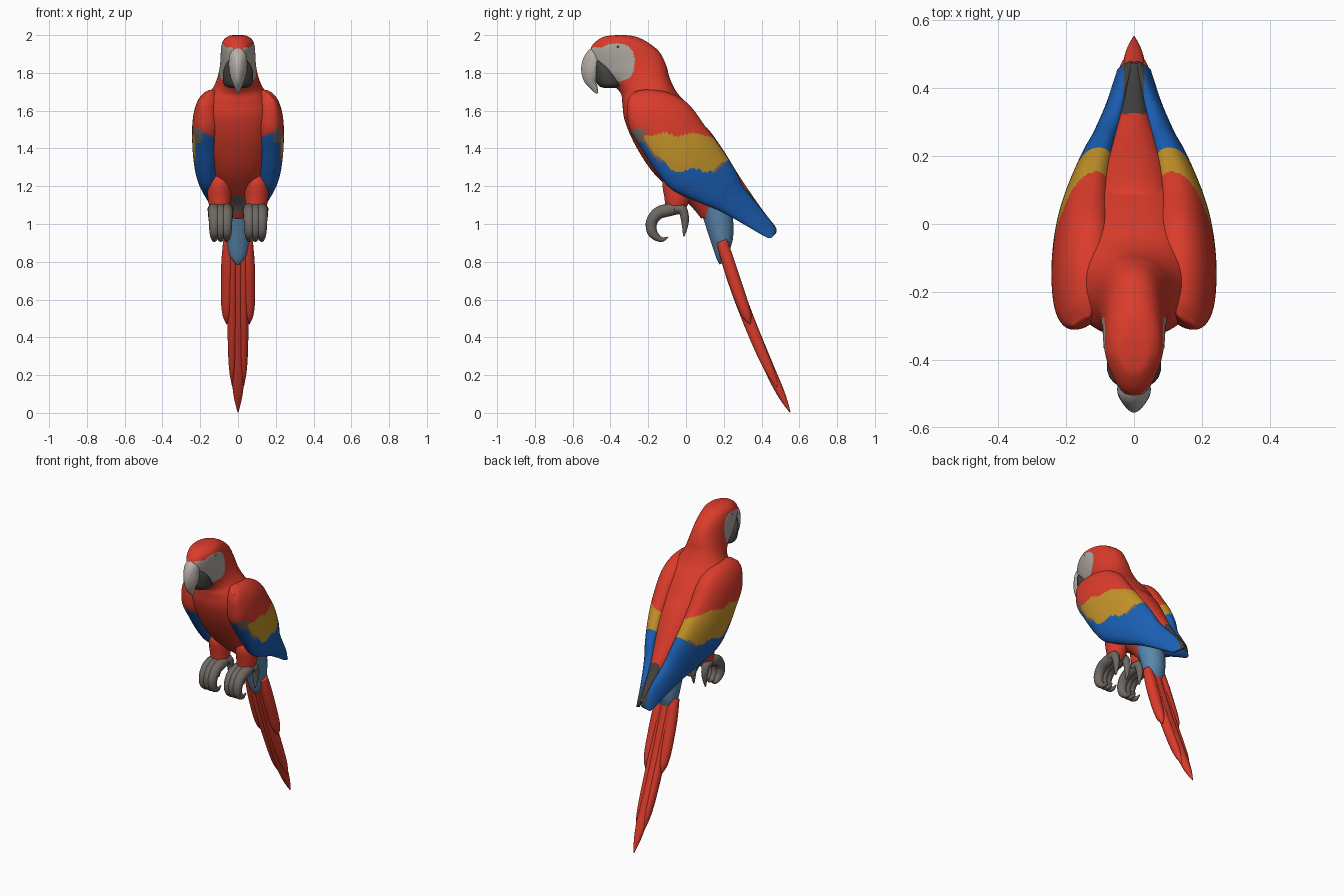
import bpy, bmesh, math
from mathutils import Vector

# Flat colours
COLOURS = {
    "red": (0.71, 0.045, 0.024), "yellow": (0.55, 0.29, 0.022),
    "blue": (0.011, 0.115, 0.46), "light_blue": (0.1, 0.24, 0.41),
    "dark_grey": (0.055, 0.055, 0.052), "face_grey": (0.42, 0.38, 0.35),
    "beak_cream": (0.48, 0.44, 0.40), "foot_grey": (0.16, 0.14, 0.125),
}
MATS = {}
for key, rgb in COLOURS.items():
    MATS[key] = bpy.data.materials.new(key)
    MATS[key].diffuse_color = (*rgb, 1)


def spline(rows, steps):
    """Smooth interpolation through station rows."""
    out = []
    for i in range(len(rows) - 1):
        a, b, c, d = (rows[max(0, min(len(rows) - 1, i + k))] for k in (-1, 0, 1, 2))
        for j in range(steps):
            t = j / steps
            out.append([0.5 * (2 * q + (r - p) * t + (2 * p - 5 * q + 4 * r - s) * t * t
                               + (3 * q - p - 3 * r + s) * t ** 3)
                        for p, q, r, s in zip(a, b, c, d)])
    return out + [list(rows[-1])]


def loft(name, rows, colours, rule=None, n=24, steps=6, side=1, power=1.0, lean=0.0):
    """Skin rings; row = front y, z, back y, z, half width, centre x, front taper."""
    rows = [tuple(r) + (0,) * (7 - len(r)) for r in rows]
    bm = bmesh.new()
    rings = []
    for yf, zf, yb, zb, w, xc, taper in spline(rows, steps):
        ring = []
        for k in range(n):
            a = 2 * math.pi * (k + 0.5) / n
            c = math.copysign(abs(math.cos(a)) ** power, math.cos(a))
            s = math.copysign(abs(math.sin(a)) ** power, math.sin(a))
            half = max(w, 0.001) * (1 - taper * max(0, -s))
            ring.append(bm.verts.new((side * (xc + half * c - lean * s),
                                      (yf + yb) / 2 + s * (yb - yf) / 2,
                                      (zf + zb) / 2 + s * (zb - zf) / 2)))
        rings.append(ring)
    for r0, r1 in zip(rings, rings[1:]):
        for k in range(n):
            bm.faces.new((r0[k], r0[(k + 1) % n], r1[(k + 1) % n], r1[k]))
    bm.faces.new(rings[0])
    bm.faces.new(rings[-1])
    bmesh.ops.recalc_face_normals(bm, faces=bm.faces)
    for f in bm.faces:
        f.smooth = True
        if rule:
            f.material_index = colours.index(rule(f.calc_center_median()))
    me = bpy.data.meshes.new(name)
    bm.to_mesh(me)
    bm.free()
    for c in colours:
        me.materials.append(MATS[c])
    ob = bpy.data.objects.new(name, me)
    bpy.context.collection.objects.link(ob)
    return ob


def tube(name, pts, x, colour, side):
    """Round tapering tube through (y, z, radius) points at a fixed x."""
    rows = []
    for i, (y, z, r) in enumerate(pts):
        p, q = pts[max(0, i - 1)], pts[min(len(pts) - 1, i + 1)]
        d = Vector((q[0] - p[0], q[1] - p[1])).normalized()
        rows.append((y - d.y * r, z + d.x * r, y + d.y * r, z - d.x * r, r, x))
    return loft(name, rows, [colour], n=14, steps=5, side=side)


# Body, neck and head in one skin, with painted bare face patch
def body_rule(c):
    e = abs((c.y + 0.37) / 0.098) ** 2.6 + abs((c.z - 1.855) / 0.1) ** 2.6
    if abs(c.x) < 0.045 and c.y < 0.06 and 1.06 < c.z < 1.145:
        return "foot_grey"
    if abs(c.x) > 0.03 and c.y < -0.345 and 1.725 < c.z < 1.875 - (c.y + 0.49) * 1.0:
        return "dark_grey"
    if abs(c.x) > 0.025 and (e < 1 or (c.y < -0.4 and 1.77 < c.z < 1.935)):
        return "face_grey"
    return "red"


loft("body_and_head", [
    (0.08, 1.03, 0.25, 1.05, 0.06), (0.02, 1.10, 0.24, 1.20, 0.10),
    (-0.07, 1.17, 0.20, 1.32, 0.15), (-0.18, 1.28, 0.15, 1.43, 0.185),
    (-0.27, 1.42, 0.085, 1.53, 0.203), (-0.325, 1.55, 0.01, 1.63, 0.198),
    (-0.337, 1.64, -0.05, 1.70, 0.162), (-0.345, 1.69, -0.085, 1.77, 0.125, 0, 0.1),
    (-0.385, 1.735, -0.105, 1.84, 0.104, 0, 0.15), (-0.46, 1.79, -0.14, 1.91, 0.094, 0, 0.2),
    (-0.505, 1.88, -0.20, 1.96, 0.09, 0, 0.25), (-0.50, 1.94, -0.26, 1.99, 0.08, 0, 0.25),
    (-0.45, 1.985, -0.32, 2.0, 0.05, 0, 0.2), (-0.40, 1.998, -0.36, 2.0, 0.015),
], ["red", "face_grey", "dark_grey", "foot_grey"], body_rule, n=128, steps=14, power=0.9)

# Hooked upper beak and dark lower beak
loft("upper_beak", [
    (-0.485, 1.945, -0.46, 1.93, 0.02), (-0.525, 1.91, -0.44, 1.87, 0.045),
    (-0.55, 1.86, -0.44, 1.82, 0.05, 0, 0.3), (-0.555, 1.81, -0.455, 1.78, 0.044, 0, 0.4),
    (-0.54, 1.755, -0.472, 1.75, 0.031, 0, 0.4), (-0.505, 1.715, -0.468, 1.725, 0.018),
    (-0.475, 1.688, -0.465, 1.695, 0.004)], ["beak_cream"])
loft("lower_beak", [
    (-0.485, 1.87, -0.44, 1.86, 0.05), (-0.487, 1.83, -0.38, 1.81, 0.076),
    (-0.48, 1.765, -0.34, 1.75, 0.08), (-0.46, 1.73, -0.35, 1.728, 0.065),
    (-0.43, 1.72, -0.37, 1.72, 0.03)], ["dark_grey"])


# Wings: stations along a 45 degree axis, banded red, yellow and blue
def wing_rule(c):
    if c.y > 0.325 and abs(c.x) < 0.03 and c.y + c.z > 1.41:
        return "dark_grey"
    low = 1.285 + max(0, -0.08 - c.y) * 1.1 + max(0, c.y - 0.165) * 1.1
    low += 0.01 * math.sin(c.y * 45)
    if c.y < -0.22 and 1.43 < c.z < 1.505 and abs(c.x) > 0.185:
        return "foot_grey"
    if c.z > 1.475 + 0.008 * math.sin(c.y * 40) - max(0, 0.17 - abs(c.x)) * 0.5:
        return "red"
    if c.z > low and c.y > -0.25:
        return "yellow"
    if c.z > low - 0.02 and (-0.22 < c.y < -0.12 or 0.14 < c.y < 0.2):
        return "foot_grey"
    return "blue"


WING = [(-1.395, 0.97, 1.01, 0.155, 0.012), (-1.36, 0.92, 1.06, 0.155, 0.048),
        (-1.27, 0.85, 1.13, 0.152, 0.08), (-1.15, 0.82, 1.165, 0.15, 0.09),
        (-1.0, 0.79, 1.145, 0.148, 0.085), (-0.88, 0.785, 1.127, 0.138, 0.074),
        (-0.73, 0.84, 1.095, 0.112, 0.055), (-0.62, 0.885, 1.06, 0.085, 0.043),
        (-0.48, 0.925, 1.045, 0.054, 0.027), (-0.36, 0.957, 1.03, 0.031, 0.016),
        (-0.335, 0.975, 1.01, 0.028, 0.008)]
K = math.sqrt(0.5)
wing_rows = [((s + lo) * K, (lo - s) * K, (s + hi) * K, (hi - s) * K, w, xc)
             for s, lo, hi, xc, w in WING]

# Folded feathers closing the back between the wings
loft("back_feathers", [
    (-0.02, 1.50, 0.03, 1.56, 0.09), (0.04, 1.42, 0.11, 1.51, 0.10),
    (0.12, 1.29, 0.195, 1.395, 0.093), (0.20, 1.15, 0.272, 1.27, 0.072),
    (0.28, 1.08, 0.335, 1.175, 0.048), (0.36, 1.02, 0.405, 1.075, 0.034),
    (0.45, 0.96, 0.475, 0.985, 0.024)],
    ["red", "dark_grey"], lambda c: "dark_grey" if c.y > 0.325 else "red", n=32, steps=8)

# Pale blue feathers over the tail root
loft("tail_coverts", [
    (0.06, 1.12, 0.23, 1.10, 0.085), (0.10, 1.0, 0.25, 1.02, 0.078),
    (0.133, 0.90, 0.25, 0.93, 0.068), (0.16, 0.82, 0.235, 0.87, 0.05),
    (0.178, 0.785, 0.22, 0.81, 0.014)], ["light_blue"])


# Long flat tail feathers of stepped length
def tail_feather(name, x0, x1, start, end, width, depth, thick, side):
    rows = []
    for t, f in ((0, 0.8), (0.25, 1), (0.5, 1), (0.75, 0.9), (0.9, 0.6), (1, 0.06)):
        z = start + (end - start) * t
        y = 0.55 - 0.505 * z + 0.11 * z * z + depth * (1 - t * 0.7)
        h = thick * (0.3 + 0.7 * f) if t < 1 else 0.003
        rows.append((y - h, z - 0.4 * h, y + h, z + 0.4 * h, width * f, x0 + (x1 - x0) * t))
    loft(name, rows, ["red"], side=side, n=20)


tail_feather("tail_feather_centre", 0, 0, 1.0, 0.003, 0.042, 0.008, 0.028, 1)

for side, tag in ((1, "right"), (-1, "left")):
    loft("wing_" + tag, wing_rows, ["red", "yellow", "blue", "foot_grey", "dark_grey"],
         wing_rule, n=96, steps=12, side=side, power=0.9, lean=0.02)
    tail_feather("tail_feather_outer_" + tag, 0.05, 0.06, 0.91, 0.47, 0.036, 0.008, 0.032, side)
    tail_feather("tail_feather_middle_" + tag, 0.03, 0.03, 0.92, 0.14, 0.026, 0.003, 0.03, side)

    # Eye
    tube("eye_" + tag, [(-0.372, 1.938, 0.002), (-0.366, 1.938, 0.009),
                        (-0.354, 1.938, 0.009), (-0.348, 1.938, 0.002)],
         0.08, "dark_grey", side)

    # Feathered thigh
    loft("thigh_" + tag, [
        (-0.10, 1.29, 0.04, 1.27, 0.05, 0.095), (-0.125, 1.22, 0.04, 1.20, 0.064, 0.098),
        (-0.115, 1.14, 0.02, 1.13, 0.062, 0.098), (-0.105, 1.08, 0.0, 1.08, 0.052, 0.095),
        (-0.08, 1.06, -0.02, 1.06, 0.03, 0.095)], ["red"], side=side)

    # Gripping foot: thick front toes with claws, thin rear toes
    for i, x in enumerate((0.06, 0.092, 0.125)):
        tube(f"front_toe_{tag}_{i}", [
            (-0.01, 1.085, 0.026), (-0.09, 1.075, 0.034), (-0.15, 1.055, 0.033),
            (-0.182, 1.01, 0.03), (-0.18, 0.96, 0.027), (-0.155, 0.93, 0.02),
            (-0.125, 0.918, 0.012), (-0.095, 0.93, 0.003)], x, "foot_grey", side)
    for i, x in enumerate((0.05, 0.135)):
        tube(f"rear_toe_{tag}_{i}", [
            (-0.06, 1.08, 0.025), (-0.02, 1.075, 0.026), (-0.006, 1.03, 0.022),
            (-0.006, 0.98, 0.014), (-0.012, 0.935, 0.004)], x, "foot_grey", side)
